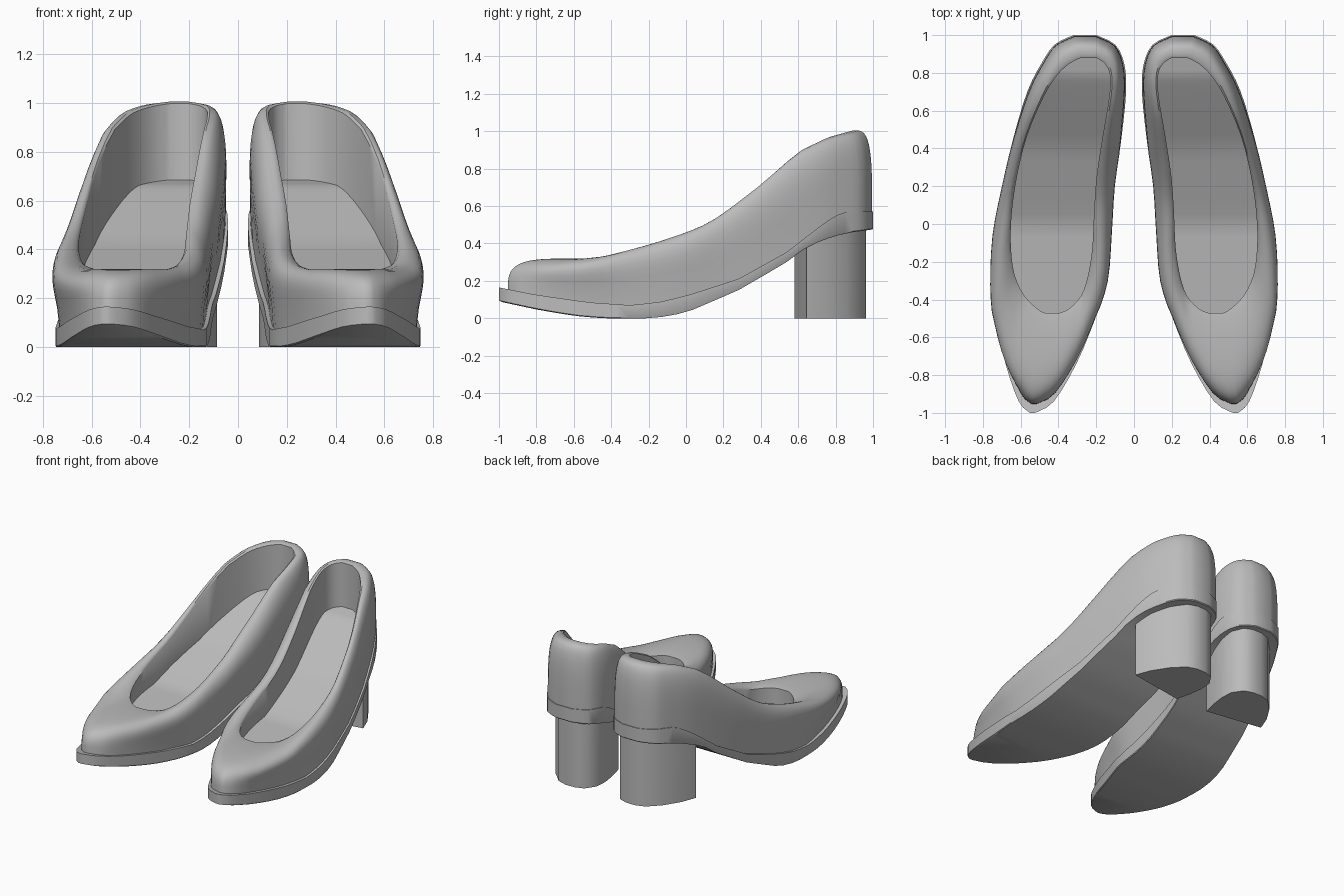
import bpy, bmesh, math

cube = bpy.data.objects.get("Cube")
if cube:
    bpy.data.objects.remove(cube)

grey = bpy.data.materials.new("shoe grey")
grey.use_nodes = True
grey.diffuse_color = (0.5, 0.5, 0.5, 1)
grey.node_tree.nodes["Principled BSDF"].inputs["Base Color"].default_value = (0.5, 0.5, 0.5, 1)

# Stations from toe to heel: (y, inner x, outer x)
OUTLINE = [(-1, .525, .55), (-.94, .425, .61), (-.74, .305, .68), (-.5, .205, .73),
           (-.3, .14, .748), (-.05, .118, .738), (.2, .102, .695), (.45, .067, .64),
           (.7, .042, .565), (.85, .052, .49), (.95, .1, .42), (1, .2, .32)]
OPENING = [(-.472, .4, .47), (-.45, .345, .51), (-.38, .28, .58), (-.27, .243, .632),
           (-.12, .22, .652), (.05, .212, .648), (.25, .198, .62), (.47, .165, .565),
           (.68, .13, .475), (.79, .128, .405), (.85, .155, .34), (.88, .2, .28)]

# Heights along the length: (y, z)
RIM = [(-.47, .32), (-.38, .32), (-.3, .337), (-.1, .405), (.1, .49), (.2, .55), (.4, .71),
       (.6, .89), (.75, .965), (.88, 1.005)]
SOLE_TOP = [(-1, .165), (-.8, .125), (-.52, .085), (-.3, .07), (-.15, .085), (0, .12),
            (.28, .21), (.55, .36), (.66, .45), (.79, .545), (.86, .57), (1, .572)]
SOLE_BOTTOM = [(-1, .09), (-.79, .045), (-.6, .013), (-.45, 0), (-.17, 0), (0, .03),
               (.28, .15), (.53, .295), (.65, .385), (.78, .435), (.87, .457), (1, .475)]
INSOLE = [(-.47, .2), (0, .25), (.4, .42), (.65, .58), (.78, .66), (.9, .69)]
# Heel block outline: (x, y)
HEEL = [(.125, .58), (.1, .68), (.086, .78), (.092, .87), (.14, .94), (.2, .96), (.27, .962),
        (.34, .94), (.42, .86), (.49, .75), (.53, .645)]


def height(table, y):
    if y <= table[0][0]:
        return table[0][1]
    for (y0, z0), (y1, z1) in zip(table, table[1:]):
        if y <= y1:
            return z0 + (z1 - z0) * (y - y0) / (y1 - y0)
    return table[-1][1]


def ramp(y, start, end):
    """Zero at start, one at end, level outside."""
    return min(max((y - start) / (end - start), 0), 1)


def smooth_loop(stations, steps=3):
    """Spline through the stations, returned as one closed loop of (x, y)."""
    last = len(stations) - 1
    fine = []
    for i in range(last):
        p = [stations[min(max(i + k, 0), last)] for k in (-1, 0, 1, 2)]
        for s in range(steps):
            t = s / steps
            fine.append([b + t * (c - a) / 2 + t * t * (a - 2.5 * b + 2 * c - d / 2)
                         + t ** 3 * (1.5 * (b - c) + (d - a) / 2)
                         for a, b, c, d in zip(*p)])
    fine.append(stations[last])
    return [(xi, y) for y, xi, xo in fine] + [(xo, y) for y, xi, xo in reversed(fine)]


def build(name, rings, capped=True):
    """Loft closed rings; caps are strips laid across the shoe."""
    bm = bmesh.new()
    loops = [[bm.verts.new(p) for p in ring] for ring in rings]
    n = len(loops[0])
    for a, b in zip(loops, loops[1:]):
        for i in range(n):
            j = (i + 1) % n
            bm.faces.new((a[i], a[j], b[j], b[i]))
    if capped:
        for loop in (loops[0], loops[-1]):
            for i in range((n - 1) // 2):
                strip = [loop[i], loop[i + 1], loop[n - 2 - i], loop[n - 1 - i]]
                bm.faces.new(list(dict.fromkeys(strip)))
    bmesh.ops.recalc_face_normals(bm, faces=bm.faces)
    mesh = bpy.data.meshes.new(name)
    bm.to_mesh(mesh)
    bm.free()
    mesh.materials.append(grey)
    obj = bpy.data.objects.new(name, mesh)
    bpy.context.collection.objects.link(obj)
    obj.modifiers.new("pair", 'MIRROR').use_mirror_merge = False
    bpy.ops.object.select_all(action='DESELECT')
    obj.select_set(True)
    bpy.context.view_layer.objects.active = obj
    bpy.ops.object.shade_smooth_by_angle(angle=math.radians(38))


outer = smooth_loop(OUTLINE)
inner = smooth_loop(OPENING)


def between(p, q, amount):
    return [a + (b - a) * amount for a, b in zip(p, q)]


def at_height(loop, table, offset=0):
    return [(x, y, height(table, y) + offset) for x, y in loop]


# Sole: a band with a narrow bevel beneath
bevel = [between(p, q, .04) for p, q in zip(outer, inner)]
build("sole", [at_height(bevel, SOLE_BOTTOM), at_height(outer, SOLE_BOTTOM, .005),
               at_height(outer, SOLE_TOP)])

# Upper: boxy at toe and heel, bulging over the sole along the sides
foot = []
for p, q in zip(outer, inner):
    sides = ramp(p[1], -.9, -.5) * ramp(p[1], .9, .5)
    foot.append(between(p, q, .09 + .09 * sides - .05 * ramp(p[1], .7, .95)))
base = at_height(foot, SOLE_TOP, -.01)
rim = at_height(inner, RIM)
RIM_EDGE = .87
STEPS = 12
shell = []
for k in range(STEPS + 1):
    angle = k / STEPS * math.pi / 2
    ring = []
    for b, r in zip(base, rim):
        sides = ramp(b[1], -.9, -.4) * ramp(b[1], .9, .4)
        # The outer flank of the forefoot swells the most
        swell = .42 + .2 * (b[0] > .45) * ramp(b[1], .4, 0)
        power = .45 + .25 * ramp(b[1], -.7, 0) - .15 * ramp(b[1], .5, .9)
        inward = RIM_EDGE * (1 - math.cos(angle) ** power)
        bulge = swell * sides * math.sin(2 * angle) ** 1.1 * math.cos(angle)
        x, y, _ = between(b, r, inward - bulge)
        ring.append((x, y, b[2] + (r[2] - b[2]) * math.sin(angle) ** max(power, .55)))
    shell.append(ring)
shell.append(at_height(inner, RIM, -.008))
shell.append(at_height(inner, INSOLE))
build("upper", shell, capped=False)

# Insole: floor of the opening
build("insole", [at_height(inner, INSOLE, -.02), at_height(inner, INSOLE)])

# Heel: straight block with a slanted front and rounded back
build("heel", [[(x, y, 0) for x, y in HEEL], at_height(HEEL, SOLE_BOTTOM, .02)])
